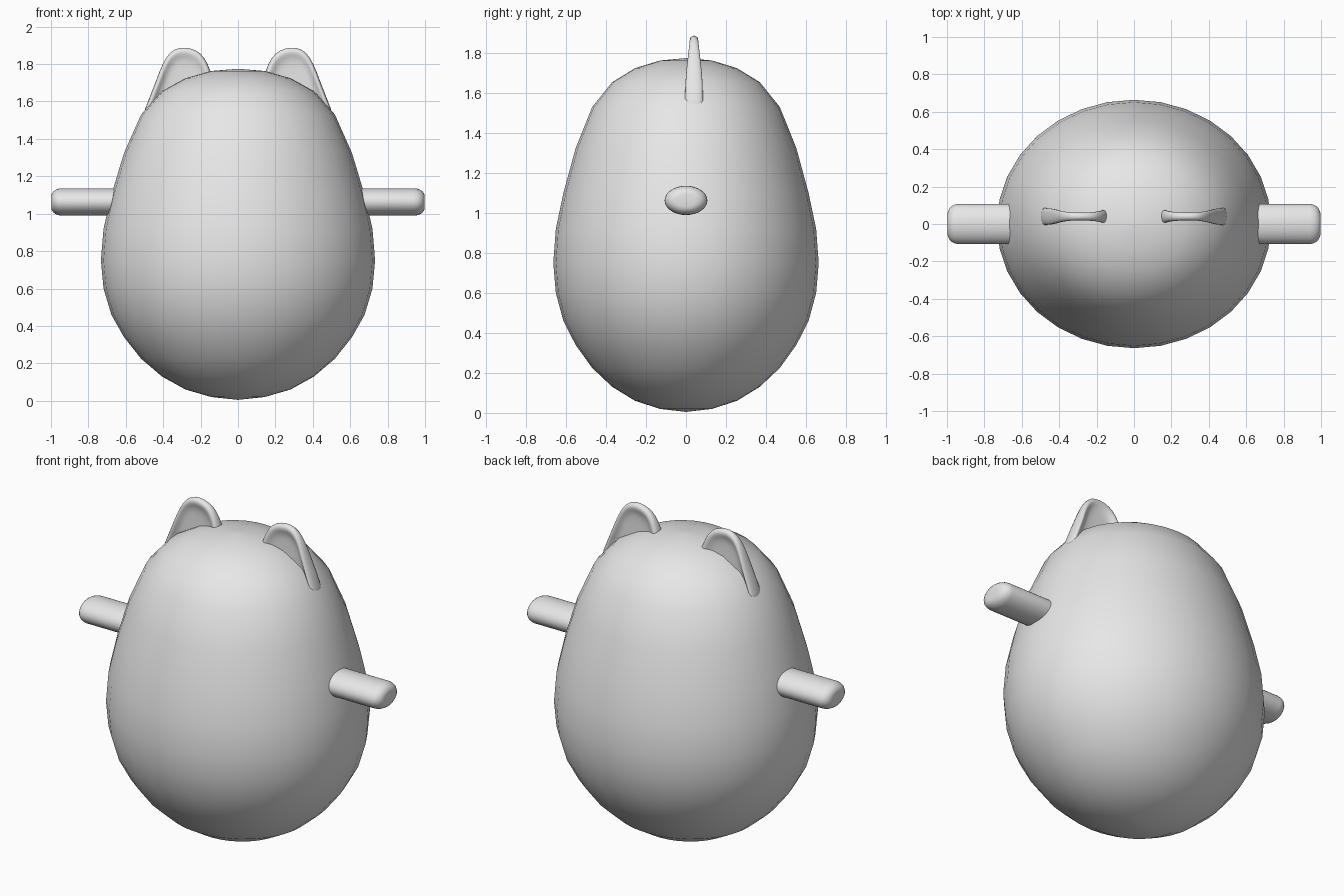
import bpy, bmesh, math

if "Cube" in bpy.data.objects:
    bpy.data.objects.remove(bpy.data.objects["Cube"])

grey = bpy.data.materials.new("plain grey")
grey.diffuse_color = (0.8, 0.8, 0.8, 1)
grey.use_nodes = True
grey.node_tree.nodes["Principled BSDF"].inputs["Base Color"].default_value = grey.diffuse_color


def loft(name, loops, mirror=False, angle=60):
    """Skin a list of equal-length closed loops and cap both ends."""
    bm = bmesh.new()
    rings = [[bm.verts.new(p) for p in loop] for loop in loops]
    n = len(rings[0])
    for a, b in zip(rings, rings[1:]):
        for i in range(n):
            j = (i + 1) % n
            bm.faces.new((a[i], a[j], b[j], b[i]))
    bm.faces.new(rings[0])
    bm.faces.new(rings[-1])
    bmesh.ops.remove_doubles(bm, verts=bm.verts, dist=1e-5)
    bmesh.ops.recalc_face_normals(bm, faces=bm.faces)
    mesh = bpy.data.meshes.new(name)
    bm.to_mesh(mesh)
    bm.free()
    mesh.materials.append(grey)
    obj = bpy.data.objects.new(name, mesh)
    bpy.context.collection.objects.link(obj)
    if mirror:
        obj.modifiers.new("mirror", 'MIRROR')
    bpy.ops.object.select_all(action='DESELECT')
    obj.select_set(True)
    bpy.context.view_layer.objects.active = obj
    bpy.ops.object.shade_smooth_by_angle(angle=math.radians(angle))
    return obj


def ellipse(rx, ry, n):
    return [(rx * math.cos(2 * math.pi * i / n), ry * math.sin(2 * math.pi * i / n))
            for i in range(n)]


# Egg-shaped body: ring radii follow a sphere, heights are stretched upward
heights = [0.005, 0.02, 0.06, 0.13, 0.225, 0.34, 0.46, 0.6, 0.75,
           0.92, 1.10, 1.325, 1.53, 1.655, 1.725, 1.763, 1.775]
body = []
for k, z in enumerate(heights):
    s = max(math.sin(math.pi * k / 16), 0.002)
    body.append([(x, y, z) for x, y in ellipse(0.733 * s, 0.664 * s, 32)])
loft("body", body)

# Arms: oval bars with rounded tips
arm = [(0.62, 1.0), (0.94, 1.0)]
for k in range(1, 6):
    a = math.radians(90 * k / 5)
    arm.append((0.94 + 0.058 * math.sin(a), 0.45 + 0.55 * math.cos(a)))
loft("arms", [[(x, y, 1.063 + z) for y, z in ellipse(0.107 * s, 0.073 * s, 32)]
              for x, s in arm], mirror=True)

# Ears: upright rounded plates, dished front and back, thicker at the base
outline = [(0.11, 1.64), (0.145, 1.765), (0.18, 1.84), (0.22, 1.875), (0.28, 1.892),
           (0.34, 1.885), (0.385, 1.84), (0.42, 1.765), (0.46, 1.65), (0.54, 1.47),
           (0.42, 1.47), (0.25, 1.55)]
sections = [(0.45, -0.2), (0.68, -0.3), (0.82, -0.85), (0.92, -1), (1, -0.5),
            (1, 0.5), (0.92, 1), (0.82, 0.85), (0.68, 0.3), (0.45, 0.2)]
ears = []
for s, side in sections:
    loop = []
    for x, z in outline:
        px, pz = 0.30 + (x - 0.30) * s, 1.70 + (z - 1.70) * s
        half = 0.02 + 0.03 * min((1.892 - pz) / 0.24, 1)
        loop.append((px, 0.04 + half * side, pz))
    ears.append(loop)
ear = loft("ears", ears, mirror=True, angle=180)
ear.modifiers.new("round", 'SUBSURF').levels = 1
ear.modifiers["round"].render_levels = 1
